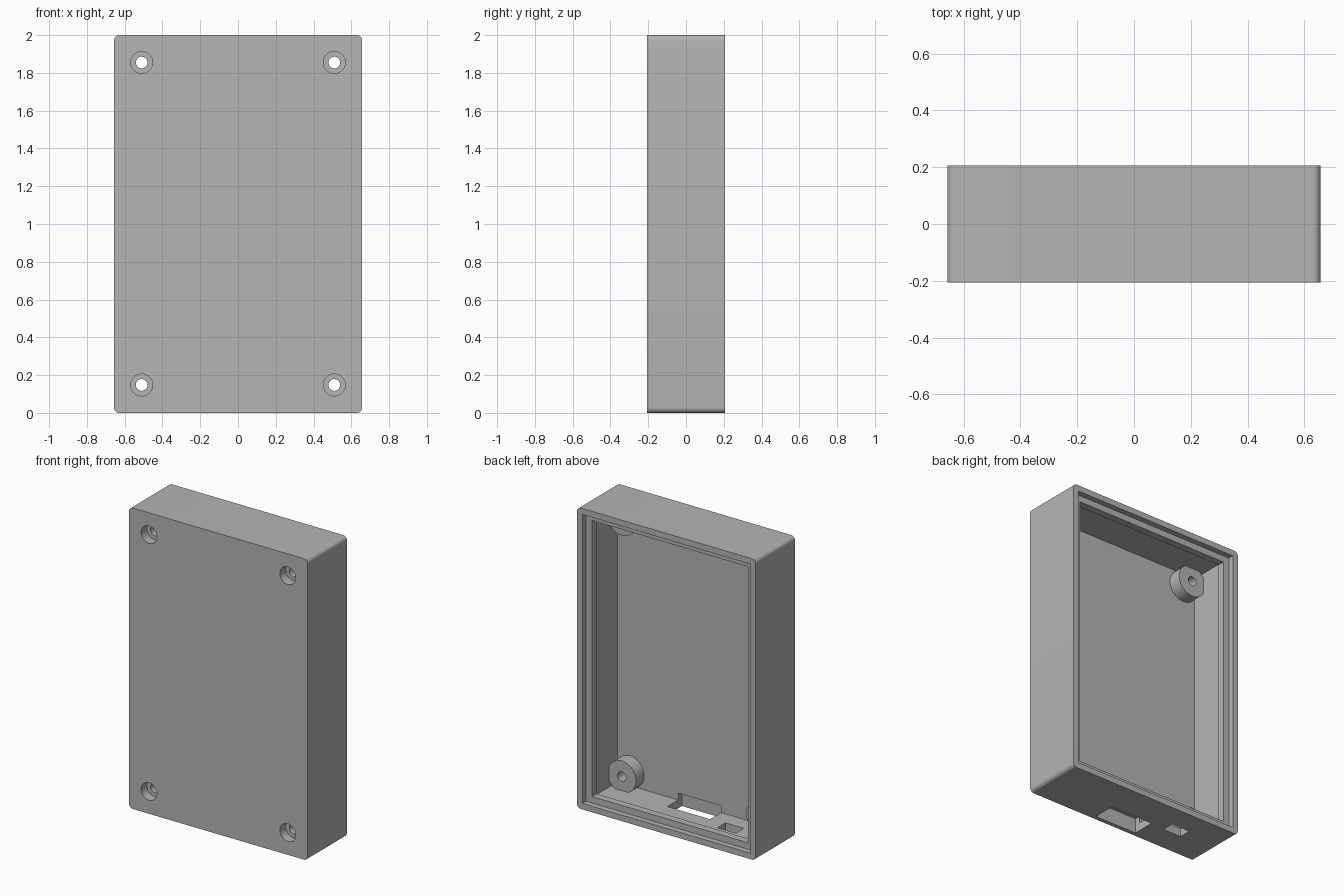
import bpy
import bmesh
from math import cos, sin, pi, radians
from mathutils import Matrix

if "Cube" in bpy.data.objects:
    bpy.data.objects.remove(bpy.data.objects["Cube"], do_unlink=True)

HALF_W, HALF_D, HEIGHT = 0.657, 0.206, 2.0

grey = bpy.data.materials.new("plastic_grey")
grey.use_nodes = True
colour = (0.46, 0.46, 0.46, 1)
grey.diffuse_color = colour
grey.node_tree.nodes["Principled BSDF"].inputs["Base Color"].default_value = colour


def make_object(name, bm):
    bmesh.ops.recalc_face_normals(bm, faces=bm.faces)
    mesh = bpy.data.meshes.new(name)
    bm.to_mesh(mesh)
    bm.free()
    mesh.materials.append(grey)
    obj = bpy.data.objects.new(name, mesh)
    bpy.context.collection.objects.link(obj)
    return obj


def box(name, x0, x1, y0, y1, z0, z1):
    bm = bmesh.new()
    bmesh.ops.create_cube(bm, size=1)
    for v in bm.verts:
        v.co.x = x1 if v.co.x > 0 else x0
        v.co.y = y1 if v.co.y > 0 else y0
        v.co.z = z1 if v.co.z > 0 else z0
    return make_object(name, bm)


def inset_box(name, wall, y0, y1):
    return box(name, wall - HALF_W, HALF_W - wall, y0, y1, wall, HEIGHT - wall)


def cylinder(name, x, z, radius, y0, y1):
    bm = bmesh.new()
    place = Matrix.Translation((x, (y0 + y1) / 2, z)) @ Matrix.Rotation(pi / 2, 4, "X")
    bmesh.ops.create_cone(bm, cap_ends=True, segments=48, radius1=radius,
                          radius2=radius, depth=y1 - y0, matrix=place)
    return make_object(name, bm)


def rounded_block(name, radius, steps=8):
    bm = bmesh.new()
    verts = []
    corners = [(1, 1), (-1, 1), (-1, -1), (1, -1)]
    for i, (sx, sz) in enumerate(corners):
        for k in range(steps + 1):
            a = pi / 2 * (i + k / steps)
            x = sx * (HALF_W - radius) + radius * cos(a)
            z = HEIGHT / 2 + sz * (HEIGHT / 2 - radius) + radius * sin(a)
            verts.append(bm.verts.new((x, -HALF_D, z)))
    face = bm.faces.new(verts)
    ext = bmesh.ops.extrude_face_region(bm, geom=[face], use_keep_orig=True)
    moved = [g for g in ext["geom"] if isinstance(g, bmesh.types.BMVert)]
    bmesh.ops.translate(bm, verts=moved, vec=(0, 2 * HALF_D, 0))
    return make_object(name, bm)


def combine(target, tool, operation):
    mod = target.modifiers.new(tool.name, "BOOLEAN")
    mod.operation = operation
    mod.solver = "EXACT"
    mod.object = tool
    bpy.context.view_layer.objects.active = target
    bpy.ops.object.modifier_apply(modifier=mod.name)
    bpy.data.objects.remove(tool, do_unlink=True)


# Outer shell, open at the back
shell = rounded_block("enclosure_shell", 0.028)

# Lid recess, mouth inside the retaining ridge, and the wider cavity behind it
combine(shell, inset_box("cavity", 0.055, -0.14, 0.12), "DIFFERENCE")
combine(shell, inset_box("mouth", 0.083, 0, 0.3), "DIFFERENCE")
combine(shell, inset_box("lid_recess", 0.04, 0.168, 0.3), "DIFFERENCE")

# Screw bosses, bores and counterbores in the four corners
corners = [(x, z) for x in (-0.51, 0.51) for z in (0.148, 1.855)]
for x, z in corners:
    combine(shell, cylinder("screw_boss", x, z, 0.105, -0.17, -0.053), "UNION")
for x, z in corners:
    combine(shell, cylinder("counterbore", x, z, 0.058, -0.3, -0.145), "DIFFERENCE")
    combine(shell, cylinder("screw_bore", x, z, 0.031, -0.25, 0.05), "DIFFERENCE")

# Connector openings through the bottom wall
combine(shell, box("wide_port", -0.16, 0.155, -0.178, -0.025, -0.1, 0.1), "DIFFERENCE")
combine(shell, box("small_port", -0.4, -0.265, -0.035, 0.048, -0.1, 0.07), "DIFFERENCE")

# Smooth rounded surfaces, sharp edges
for o in bpy.context.selected_objects:
    o.select_set(False)
shell.select_set(True)
bpy.context.view_layer.objects.active = shell
bpy.ops.object.shade_smooth_by_angle(angle=radians(30))
